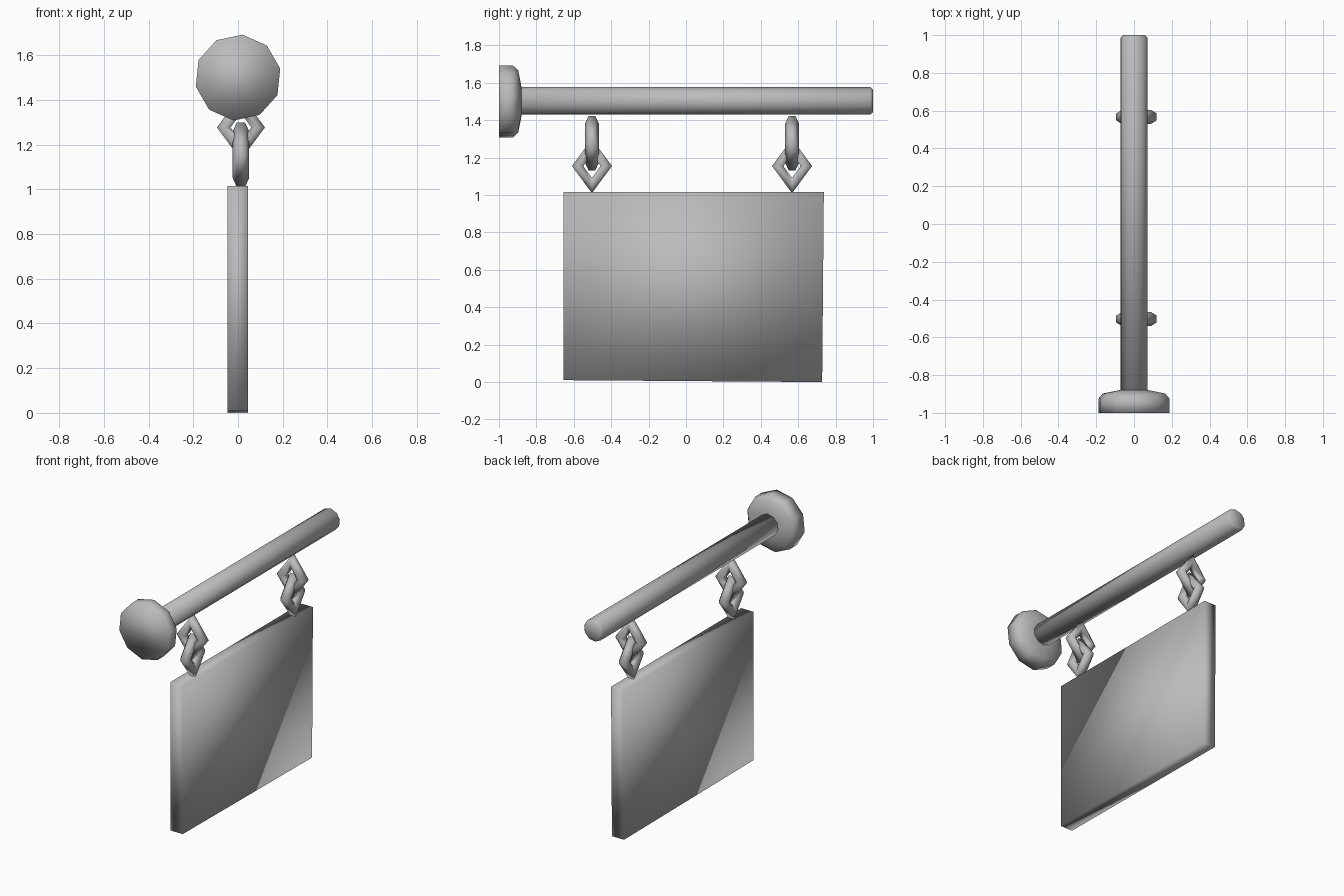
import bpy, bmesh
from math import sin, cos, pi, radians

cube = bpy.data.objects.get("Cube")
if cube:
    bpy.data.objects.remove(cube, do_unlink=True)

GREY = (0.5, 0.5, 0.5, 1)
metal = bpy.data.materials.new("plain grey")
metal.use_nodes = True
metal.diffuse_color = GREY
metal.node_tree.nodes["Principled BSDF"].inputs["Base Color"].default_value = GREY


def finish(bm, name):
    bmesh.ops.recalc_face_normals(bm, faces=bm.faces)
    for f in bm.faces:
        f.smooth = True
    mesh = bpy.data.meshes.new(name)
    bm.to_mesh(mesh)
    bm.free()
    mesh.materials.append(metal)
    obj = bpy.data.objects.new(name, mesh)
    bpy.context.collection.objects.link(obj)
    return obj


def bridge(bm, a, b):
    n = len(a)
    for i in range(n):
        j = (i + 1) % n
        bm.faces.new((a[i], a[j], b[j], b[i]))


def turned(name, profile, height, sides=10):
    """Solid turned about a front-to-back axis; profile is (y, radius)."""
    bm = bmesh.new()
    angles = [radians(84) + 2 * pi * i / sides for i in range(sides)]
    rings = [[bm.verts.new((r * cos(a), y, height + r * sin(a))) for a in angles]
             for y, r in profile]
    for a, b in zip(rings, rings[1:]):
        bridge(bm, a, b)
    bm.faces.new(rings[0])
    bm.faces.new(rings[-1])
    return finish(bm, name)


def link(name, x, y, z, along_y):
    """Diamond chain link: a four-cornered ring with a six-sided section."""
    bm = bmesh.new()
    rings = []
    for i in range(4):
        a = i * pi / 2
        ring = []
        for k in range(6):
            t = k * pi / 3
            r = 0.077 + 0.035 * sin(t)
            side, up, depth = r * cos(a), 1.35 * r * sin(a), 0.037 * cos(t)
            offset = (depth, side) if along_y else (side, depth)
            ring.append(bm.verts.new((x + offset[0], y + offset[1], z + up)))
        rings.append(ring)
    for i in range(4):
        bridge(bm, rings[i], rings[(i + 1) % 4])
    return finish(bm, name)


# Wall plate and horizontal pole
turned("wall_plate", [(-1, 0.193), (-0.925, 0.193), (-0.897, 0.168),
                      (-0.88, 0.08)], 1.5)
turned("pole", [(-0.9, 0.074), (0.985, 0.074), (1, 0.06)], 1.503)

# Two hanging chains of crossed links
for label, y in (("front", -0.503), ("back", 0.567)):
    link(label + "_upper_link", 0.013, y, 1.277, False)
    link(label + "_lower_link", 0.013, y, 1.155, True)

# Hanging board, very slightly out of square
bm = bmesh.new()
outline = [(-0.655, 0.01), (0.728, 0), (0.737, 1.015), (-0.655, 1.015)]
faces = [[bm.verts.new((x, y, z)) for y, z in outline] for x in (-0.046, 0.045)]
bridge(bm, *faces)
for f in faces:
    bm.faces.new(f)
finish(bm, "sign_board")
